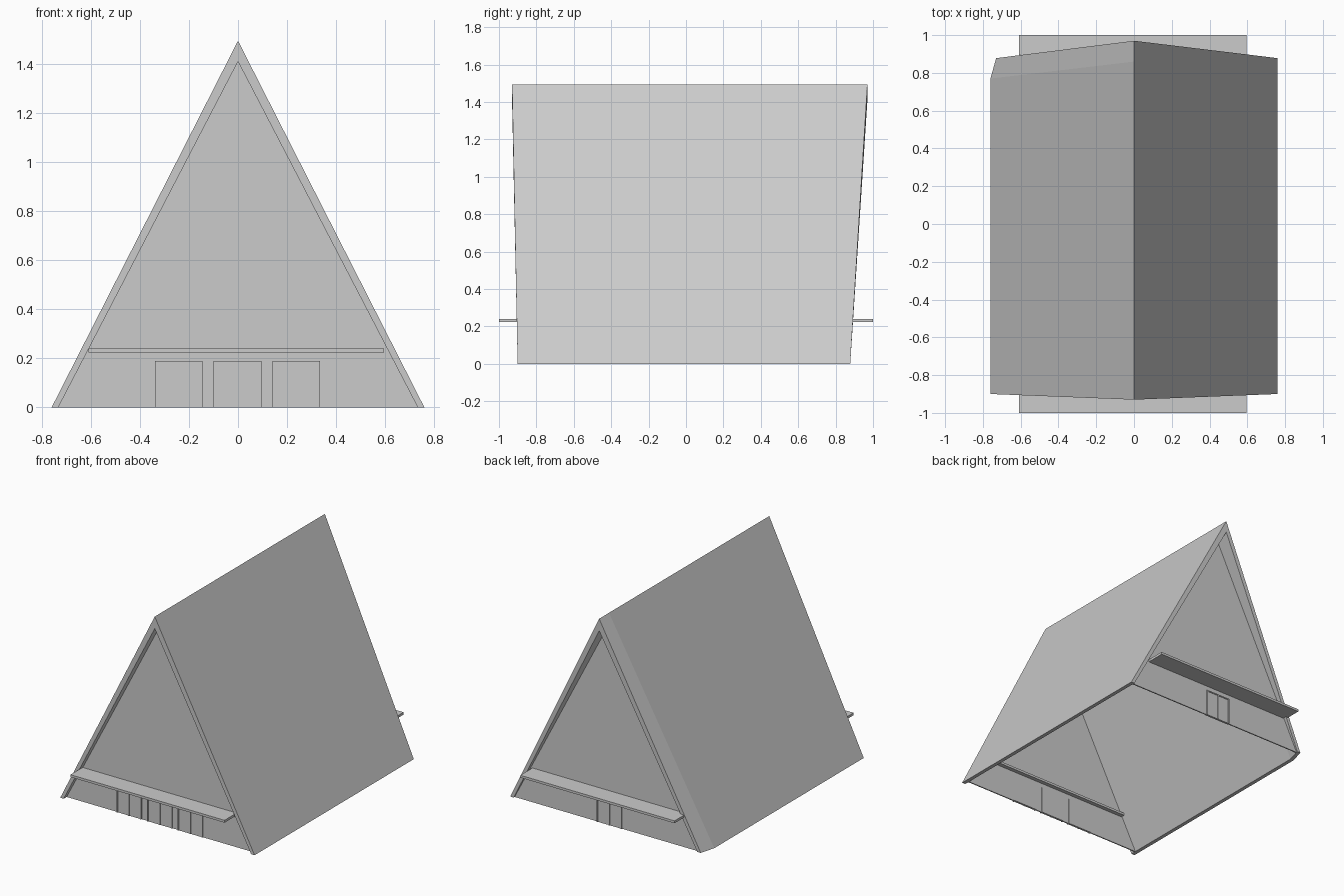
import bpy, bmesh

if "Cube" in bpy.data.objects:
    bpy.data.objects.remove(bpy.data.objects["Cube"])


def make_mesh(name, verts, faces):
    me = bpy.data.meshes.new(name)
    ob = bpy.data.objects.new(name, me)
    bpy.context.collection.objects.link(ob)
    bm = bmesh.new()
    vs = [bm.verts.new(v) for v in verts]
    for f in faces:
        bm.faces.new([vs[i] for i in f])
    bmesh.ops.recalc_face_normals(bm, faces=bm.faces)
    bm.to_mesh(me)
    bm.free()
    return ob


def loft(name, sections):
    """Join equal-length closed cross-sections into a capped solid."""
    n = len(sections[0])
    verts = [v for s in sections for v in s]
    faces = [tuple(range(n)), tuple(range(len(verts) - n, len(verts)))]
    for k in range(len(sections) - 1):
        a, b = k * n, (k + 1) * n
        for i in range(n):
            j = (i + 1) % n
            faces.append((a + i, a + j, b + j, b + i))
    return make_mesh(name, verts, faces)


def prism(name, profile, y0, y1):
    return loft(name, [[(x, y, z) for x, z in profile] for y in (y0, y1)])


def box(name, x0, x1, y0, y1, z0, z1):
    return prism(name, [(x0, z0), (x1, z0), (x1, z1), (x0, z1)], y0, y1)


OUT_X, OUT_Z = 0.76, 1.495      # outer roof triangle
IN_X, IN_Z = 0.733, 1.41        # inner roof triangle
EAVE = 0.22                     # top of the lower wall


# Roof shell: thin slopes, open underneath, ends raked outwards to the ridge
def roof_section(y_base, y_ridge, left_shift=0.0):
    l = left_shift
    return [(-OUT_X + l, y_base, 0), (0, y_ridge, OUT_Z), (OUT_X, y_base, 0),
            (IN_X, y_base, 0), (0, y_ridge, IN_Z), (-IN_X + l, y_base, 0)]


loft("roof", [roof_section(-0.90, -0.93), roof_section(0.77, 0.86),
              roof_section(0.878, 0.97, 0.03)])


# Door pair: two leaves with a thin raised frame
def double_door(name, cx, side, wall_y):
    w, h, t = 0.093, 0.19, 0.004
    ya = wall_y - side * 0.012
    yb, yc = wall_y + side * 0.003, wall_y + side * 0.008
    box(name + "_leaves", cx - w, cx + w, ya, yb, 0, h)
    for k, x in enumerate((-w, 0, w)):
        box(f"{name}_post_{k}", cx + x - t, cx + x + t, ya, yc, 0, h)
    box(name + "_lintel", cx - w, cx + w, ya, yc, h - 2 * t, h)


# Gable ends: lower wall, upper gable panel, canopy and doors
for label, side, doors in (("front", -1, (-0.242, -0.002, 0.238)),
                           ("back", 1, (-0.01,))):
    wy = side * 0.867
    inner = wy - side * 0.008
    ex = IN_X * (1 - EAVE / IN_Z)
    prism(label + "_lower_wall",
          [(-IN_X, 0), (IN_X, 0), (ex, EAVE), (-ex, EAVE)], inner, wy)
    prism(label + "_gable_panel",
          [(-ex, EAVE), (ex, EAVE), (0, IN_Z)], inner, wy - side * 0.002)
    box(label + "_canopy", -0.61, 0.595, side * 0.83, side * 1.0, 0.224, 0.241)
    for i, cx in enumerate(doors):
        double_door(f"{label}_door_{i + 1}", cx, side, wy)
